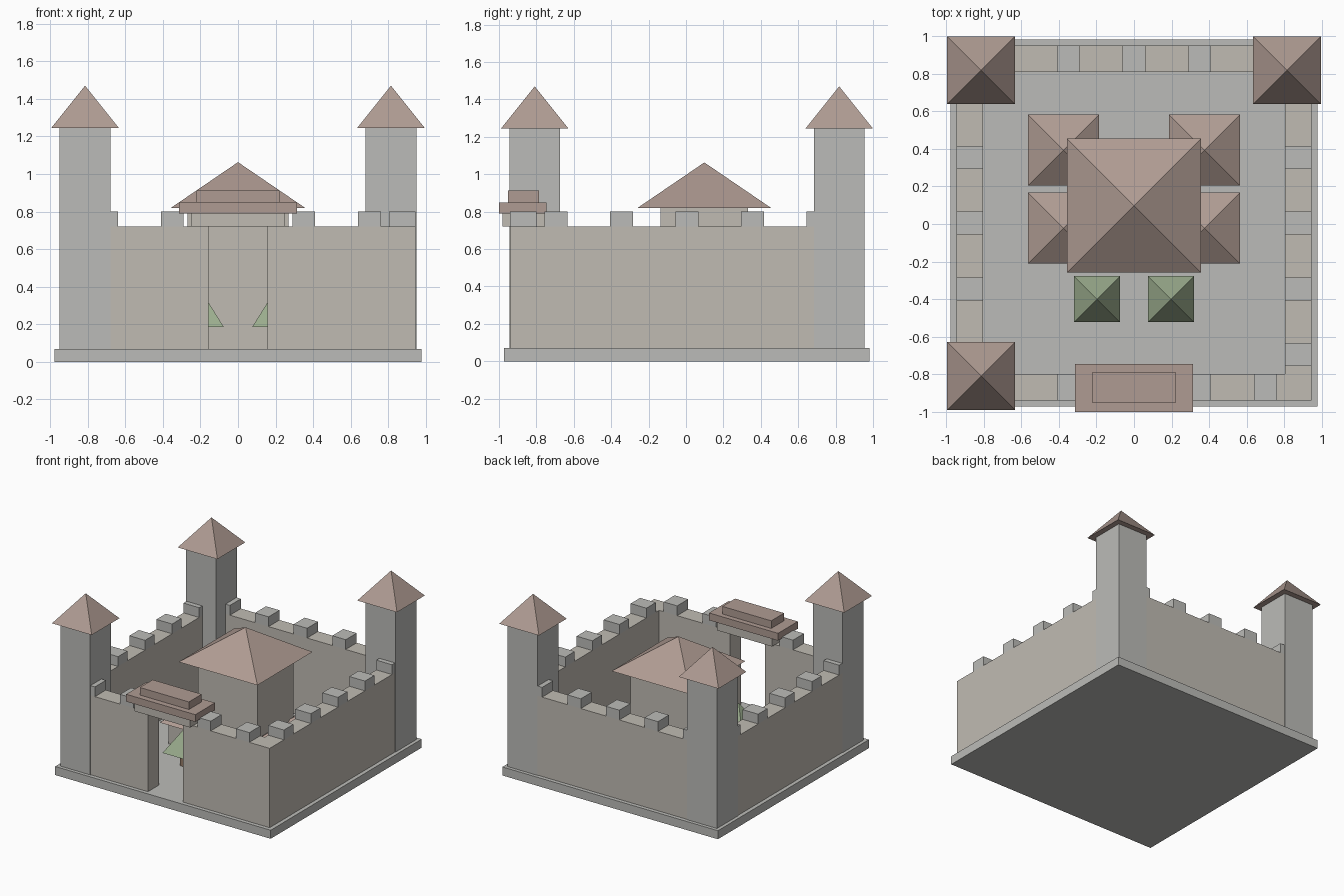
import bpy

if "Cube" in bpy.data.objects:
    bpy.data.objects.remove(bpy.data.objects["Cube"])

CY = 0.005  # y centre of the castle plan


def mat(name, rgb):
    m = bpy.data.materials.new(name)
    m.diffuse_color = (*rgb, 1)
    m.use_nodes = True
    m.node_tree.nodes["Principled BSDF"].inputs["Base Color"].default_value = m.diffuse_color
    return m


WALL = mat("sandstone", (0.53, 0.50, 0.45))
STONE = mat("grey_stone", (0.50, 0.50, 0.48))
ROOF = mat("brown_roof", (0.43, 0.33, 0.29))
LEAF = mat("leaf_green", (0.33, 0.42, 0.27))
WOOD = mat("trunk_brown", (0.30, 0.20, 0.14))


def make(name, verts, faces, m):
    me = bpy.data.meshes.new(name)
    me.from_pydata(verts, [], faces)
    me.materials.append(m)
    ob = bpy.data.objects.new(name, me)
    bpy.context.collection.objects.link(ob)
    return ob


def box(name, x0, x1, y0, y1, z0, z1, m):
    v = [(x, y, z) for z in (z0, z1) for x, y in ((x0, y0), (x1, y0), (x1, y1), (x0, y1))]
    f = [(3, 2, 1, 0), (4, 5, 6, 7)] + [(i, (i + 1) % 4, (i + 1) % 4 + 4, i + 4) for i in range(4)]
    return make(name, v, f, m)


def block(name, x, y, hx, hy, z0, z1, m):
    return box(name, x - hx, x + hx, y - hy, y + hy, z0, z1, m)


def pyramid(name, x, y, h, z0, z1, m):
    v = [(x - h, y - h, z0), (x + h, y - h, z0), (x + h, y + h, z0), (x - h, y + h, z0), (x, y, z1)]
    f = [(3, 2, 1, 0)] + [(i, (i + 1) % 4, 4) for i in range(4)]
    return make(name, v, f, m)


# Base slab
block("base", 0, CY, 0.977, 0.977, 0, 0.07, STONE)

# Curtain walls, front one split by the gate
OUT, INN, TOP = 0.945, 0.803, 0.72
for s, side in ((-1, "left"), (1, "right")):
    a, b = sorted((s * INN, s * OUT))
    box(side + "_wall", a, b, CY - OUT, CY + OUT, 0.07, TOP, WALL)
    a, b = sorted((s * 0.158, s * INN))
    box("front_wall_" + side, a, b, CY - OUT, CY - INN, 0.07, TOP, WALL)
box("back_wall", -INN, INN, CY + INN, CY + OUT, 0.07, TOP, WALL)

# Merlons along all four walls
MID, HT = (OUT + INN) / 2, (OUT - INN) / 2
for p in (-0.7, -0.35, 0, 0.35, 0.7):
    for s in (-1, 1):
        block("side_merlon", s * MID, CY + p, HT, 0.061, TOP, 0.80, STONE)
        if not (s == -1 and p == 0):
            block("end_merlon", p, CY + s * MID, 0.061, HT, TOP, 0.80, STONE)

# Three corner towers with pyramid roofs
for x, y in ((-1, -1), (-1, 1), (1, 1)):
    cx, cy = 0.814 * x, CY + 0.814 * y
    block("tower", cx, cy, 0.135, 0.135, 0.07, 1.247, STONE)
    pyramid("tower_roof", cx, cy, 0.18, 1.245, 1.47, ROOF)

# Gate lintel and stepped canopy
box("gate_lintel", -0.25, 0.25, -0.98, -0.757, 0.72, 0.79, WALL)
box("gate_canopy_lower", -0.313, 0.313, -1.0, -0.745, 0.79, 0.85, ROOF)
box("gate_canopy_upper", -0.222, 0.222, -0.953, -0.787, 0.85, 0.912, ROOF)

# Central keep
block("keep", 0, 0.098, 0.27, 0.233, 0.07, 0.82, WALL)
pyramid("keep_roof", 0, 0.098, 0.357, 0.82, 1.063, ROOF)

# Courtyard houses
for x in (-0.375, 0.375):
    for y in (-0.022, 0.393):
        block("house", x, y, 0.14, 0.14, 0.07, 0.25, WALL)
        pyramid("house_roof", x, y, 0.189, 0.25, 0.385, ROOF)

# Courtyard trees
for x in (-0.197, 0.197):
    block("tree_trunk", x, -0.4, 0.028, 0.028, 0.07, 0.19, WOOD)
    pyramid("tree_crown", x, -0.4, 0.122, 0.185, 0.38, LEAF)
